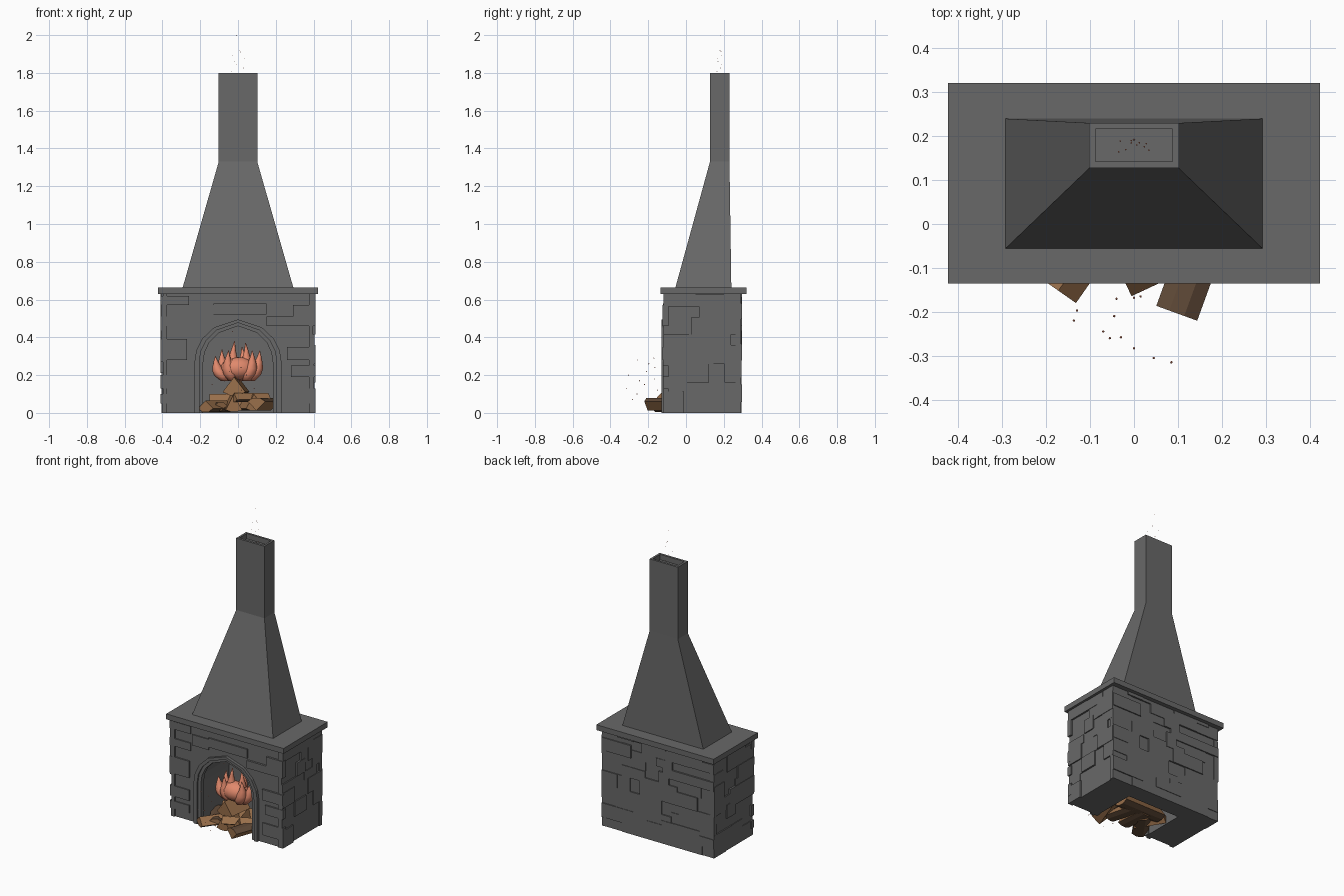
import bpy, bmesh, math, random
from mathutils import Matrix, Vector

random.seed(4)
old = bpy.data.objects.get("Cube")
if old:
    bpy.data.objects.remove(old, do_unlink=True)


def material(name, rgb):
    m = bpy.data.materials.new(name)
    m.use_nodes = True
    color = (*rgb, 1)
    m.diffuse_color = color
    bsdf = m.node_tree.nodes["Principled BSDF"]
    bsdf.inputs["Base Color"].default_value = color
    bsdf.inputs["Roughness"].default_value = 0.9
    return m


stone = material("grey stone", (0.14, 0.14, 0.14))
wood = material("split wood", (0.32, 0.16, 0.07))
bark = material("brown bark", (0.12, 0.07, 0.04))
fire = material("flame orange", (0.75, 0.25, 0.15))


def finish(name, bm, *mats, smooth=False):
    bmesh.ops.recalc_face_normals(bm, faces=bm.faces)
    for f in bm.faces:
        f.smooth = smooth
    mesh = bpy.data.meshes.new(name)
    bm.to_mesh(mesh)
    bm.free()
    for m in mats:
        mesh.materials.append(m)
    ob = bpy.data.objects.new(name, mesh)
    bpy.context.collection.objects.link(ob)
    return ob


def add_box(bm, lo, hi):
    lo, hi = Vector(lo), Vector(hi)
    size = Matrix.Diagonal((*(hi - lo), 1))
    bmesh.ops.create_cube(bm, size=1, matrix=Matrix.Translation((lo + hi) / 2) @ size)


def box(name, lo, hi):
    bm = bmesh.new()
    add_box(bm, lo, hi)
    return finish(name, bm, stone)


def prism(name, outline, front, back):
    """Extrude an xz outline along y."""
    bm = bmesh.new()
    rings = [[bm.verts.new((x, y, z)) for x, z in outline] for y in (front, back)]
    bm.faces.new(rings[0])
    bm.faces.new(rings[1])
    bridge(bm, *rings)
    return finish(name, bm, stone)


def bridge(bm, a, b):
    n = len(a)
    return [bm.faces.new((a[i], a[(i + 1) % n], b[(i + 1) % n], b[i])) for i in range(n)]


def arch(half, top, spring=0.27):
    """Faceted arch line from the left foot over the crown to the right foot."""
    shape = [(1, 0), (0.96, 0.27), (0.82, 0.55), (0.55, 0.81)]
    side = [(half, 0)] + [(half * u, spring + (top - spring) * v) for u, v in shape]
    return [(-x, z) for x, z in side] + [(0, top)] + side[::-1]


# Stone body with an arched firebox open at the floor
W, FRONT, BACK, H = 0.395, -0.112, 0.282, 0.63
hole = arch(0.19, 0.465)
prism("firebox_body", [(-W, 0)] + hole + [(W, 0), (W, H), (-W, H)], FRONT, 0.18)
box("firebox_back", (-W, 0.18, 0), (W, BACK, H))

# Stepped surround of the opening
prism("arch_outer_frame", arch(0.23, 0.495) + arch(0.205, 0.477)[::-1], -0.13, -0.1)
prism("arch_inner_frame", arch(0.206, 0.478) + arch(0.184, 0.46)[::-1], -0.12, -0.09)

# Raised stones on the front
front_stones = [
    (-.41, -.26, .46, .51), (-.25, -.13, .5, .57), (-.41, -.27, .28, .39),
    (-.41, -.27, .13, .2), (-.41, -.27, .05, .1), (-.13, .15, .52, .58),
    (.15, .3, .46, .51), (.29, .41, .46, .57), (.26, .41, .28, .35),
    (.26, .41, .05, .13), (.28, .41, .19, .25), (-.41, -.26, .57, .62)]
bm = bmesh.new()
for x0, x1, z0, z1 in front_stones:
    add_box(bm, (x0, FRONT - random.uniform(.006, .014), z0), (x1, FRONT + 0.02, z1))
finish("front_stones", bm, stone)


# Irregular raised stones on the other walls
def stone_wall(name, start, end, place):
    bm = bmesh.new()
    z = 0.0
    while z < H - 0.02:
        top = min(H, z + random.uniform(0.05, 0.1))
        u = start
        while u < end:
            v = u + random.uniform(0.07, 0.19)
            if end - v < 0.05:
                v = end
            depth = random.choice((0.003, 0.007, 0.011, 0.014))
            lift = random.choice((0, 0, 0.03))
            add_box(bm, *place(u, v, z, min(H, top + lift), depth))
            u = v
        z = top
    finish(name, bm, stone)


stone_wall("back_stones", -0.405, 0.405,
           lambda u, v, a, b, d: ((u, BACK - 0.02, a), (v, BACK + d, b)))
stone_wall("left_stones", -0.12, 0.29,
           lambda u, v, a, b, d: ((W - 0.02, u, a), (W + d, v, b)))
stone_wall("right_stones", -0.12, 0.29,
           lambda u, v, a, b, d: ((-W - d, u, a), (0.02 - W, v, b)))

box("mantel_slab", (-0.424, -0.136, H), (0.424, 0.321, 0.665))

# Tapered hood and hollow chimney in one shell: half width, y range, height
bm = bmesh.new()
levels = [(0.294, -0.057, 0.24, 0.66), (0.102, 0.127, 0.23, 1.33), (0.102, 0.127, 0.23, 1.8),
          (0.088, 0.142, 0.216, 1.8), (0.088, 0.142, 0.216, 1.765)]
rings = [[bm.verts.new(p) for p in ((-w, a, z), (w, a, z), (w, b, z), (-w, b, z))]
         for w, a, b, z in levels]
for a, b in zip(rings, rings[1:]):
    bridge(bm, a, b)
bm.faces.new(rings[0])
bm.faces.new(rings[-1])
finish("hood_and_chimney", bm, stone)


# Split logs: pie-shaped section, bark on the curved side
def log(name, loc, length, radius, yaw, roll, spread=80):
    bm = bmesh.new()
    section = [(0, 0)]
    for i in range(4):
        a = math.radians(roll + spread * (i / 3 - 0.5))
        section.append((radius * math.cos(a), radius * math.sin(a)))
    ends = [[bm.verts.new((x, y, z)) for x, z in section] for y in (-length / 2, length / 2)]
    sides = bridge(bm, *ends)
    for e in ends:
        bm.faces.new(e)
    for f in sides[1:4]:
        f.material_index = 1
    bm.transform(Matrix.Translation(loc) @ Matrix.Rotation(math.radians(yaw), 4, "Z"))
    finish(name, bm, wood, bark)


UP, DOWN = 90, -90
log("right_front_log", (0.135, -0.1, 0.012), 0.22, 0.07, -20, UP, 90)
log("left_front_log", (-0.115, -0.07, 0.065), 0.2, 0.064, -35, DOWN, 100)
log("left_bark_log", (-0.14, -0.02, 0.008), 0.2, 0.05, 30, UP, 100)
log("middle_log", (-0.03, -0.03, 0.1), 0.19, 0.095, 5, DOWN, 55)
log("inner_right_log", (0.06, -0.03, 0.1), 0.2, 0.09, 15, DOWN, 60)
log("crossing_log", (0.07, -0.09, 0.105), 0.2, 0.05, -65, DOWN, 90)
log("rear_log", (0, 0.06, 0.1), 0.3, 0.09, 90, DOWN, 70)
log("top_log", (-0.01, -0.03, 0.19), 0.16, 0.1, -8, DOWN, 75)

# Flame: rounded core with tapering tongues
bm = bmesh.new()
bmesh.ops.create_uvsphere(
    bm, u_segments=16, v_segments=10, radius=1,
    matrix=Matrix.Translation((0, -0.03, 0.235)) @ Matrix.Diagonal((0.092, 0.065, 0.06, 1)))
tips = [(-.12, -.03, .3), (-.085, 0, .335), (-.05, -.07, .33), (-.018, -.03, .38),
        (.04, -.02, .37), (.075, -.07, .33), (.115, -.03, .33), (.02, .03, .35)]
radii = (0.02, 0.036, 0.034, 0.022, 0.011, 0.0015)
for tx, ty, tz in tips:
    rings = []
    for k, r in enumerate(radii):
        t = k / (len(radii) - 1)
        cx = tx * (0.6 + 0.4 * t) + 0.012 * math.sin(t * math.pi) * (1 if tx > 0 else -1)
        cy = -0.03 + (ty + 0.03) * (0.5 + 0.5 * t)
        cz = 0.17 + (tz - 0.17) * t
        rings.append([bm.verts.new((cx + r * math.cos(a), cy + r * math.sin(a), cz))
                      for a in (i * math.tau / 8 for i in range(8))])
    for a, b in zip(rings, rings[1:]):
        bridge(bm, a, b)
    bm.faces.new(rings[0])
    bm.faces.new(rings[-1])
finish("flame", bm, fire, smooth=True)


# Sparks drifting from the fire and out of the chimney
def sparks(name, points, radius):
    bm = bmesh.new()
    for p in points:
        bmesh.ops.create_icosphere(bm, subdivisions=1, radius=radius,
                                   matrix=Matrix.Translation(p))
    finish(name, bm, fire)


sparks("fire_sparks", [
    (.085, -.315, .13), (.045, -.305, .2), (0, -.283, .07), (-.03, -.258, .28),
    (-.055, -.26, .1), (-.07, -.245, .17), (-.045, -.21, .22), (-.13, -.197, .26),
    (-.137, -.22, .15), (-.04, -.17, .29), (0, -.168, .18), (.015, -.165, .24),
    (-.03, -.1, .43), (.02, -.15, .12)], 0.003)
sparks("chimney_sparks", [
    (0.035 * math.sin(i * 2.4), 0.178 + 0.014 * math.cos(i * 1.7), 1.775 + 0.017 * i)
    for i in range(9)] + [(0.006, 0.18, 1.92), (-0.006, 0.185, 1.998)], 0.002)
